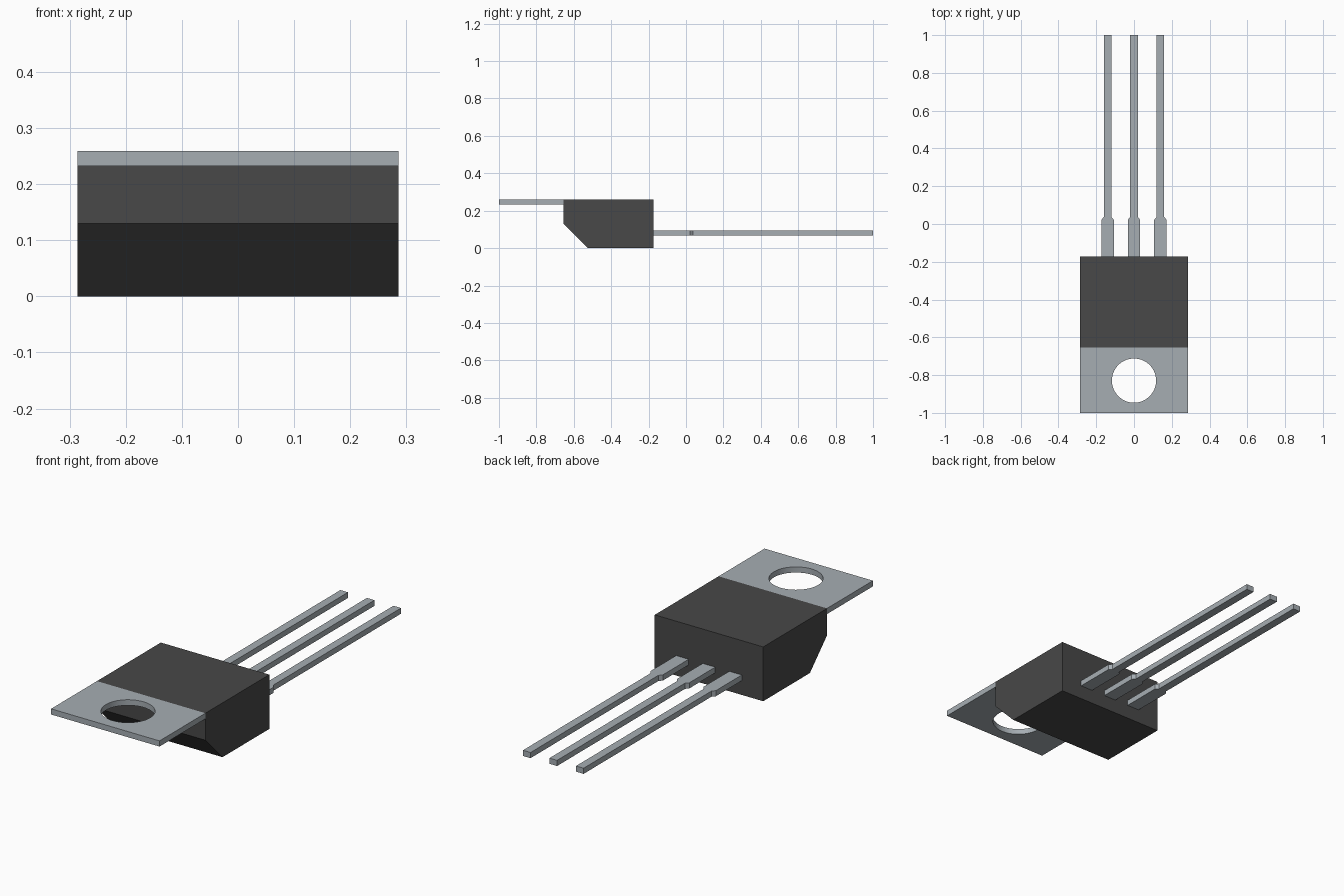
import bpy, bmesh, math
from mathutils import Vector

cube = bpy.data.objects.get("Cube")
if cube:
    bpy.data.objects.remove(cube, do_unlink=True)


def material(name, rgb):
    m = bpy.data.materials.new(name)
    m.use_nodes = True
    m.diffuse_color = (*rgb, 1)
    bsdf = m.node_tree.nodes["Principled BSDF"]
    bsdf.inputs["Base Color"].default_value = (*rgb, 1)
    bsdf.inputs["Roughness"].default_value = 0.6
    return m


def prism(name, outlines, depth, mat):
    """Extrude an outline (plus optional hole outlines) along a depth vector."""
    bm = bmesh.new()
    edges = []
    for pts in outlines:
        vs = [bm.verts.new(p) for p in pts]
        if len(outlines) == 1:
            bm.faces.new(vs)
        else:
            edges += [bm.edges.new((vs[i - 1], vs[i])) for i in range(len(vs))]
    if edges:
        bmesh.ops.triangle_fill(bm, use_beauty=True, edges=edges)
    ext = bmesh.ops.extrude_face_region(bm, geom=bm.faces[:], use_keep_orig=True)
    moved = [g for g in ext["geom"] if isinstance(g, bmesh.types.BMVert)]
    bmesh.ops.translate(bm, verts=moved, vec=Vector(depth))
    bmesh.ops.recalc_face_normals(bm, faces=bm.faces[:])
    mesh = bpy.data.meshes.new(name)
    bm.to_mesh(mesh)
    bm.free()
    mesh.materials.append(mat)
    ob = bpy.data.objects.new(name, mesh)
    bpy.context.collection.objects.link(ob)
    return ob


plastic = material("dark plastic", (0.065, 0.065, 0.065))
metal = material("grey metal", (0.38, 0.42, 0.45))

W = 0.286                  # half width
TOP, SHEET = 0.259, 0.027  # overall height, sheet metal thickness
FRONT, BACK = -0.654, -0.173

# Moulded body with a sloped lower front edge
side = [(FRONT, TOP), (FRONT, 0.13), (-0.525, 0), (BACK, 0), (BACK, TOP)]
prism("body", [[(-W, y, z) for y, z in side]], (2 * W, 0, 0), plastic)

# Mounting tab with a round screw hole
z = TOP - SHEET
plate = [(-W, -1, z), (W, -1, z), (W, FRONT, z), (-W, FRONT, z)]
hole = [(0.117 * math.cos(a), -0.829 + 0.117 * math.sin(a), z)
        for a in (math.tau * i / 64 for i in range(64))]
tab = prism("mounting_tab", [plate, hole], (0, 0, SHEET), metal)
bpy.ops.object.select_all(action="DESELECT")
tab.select_set(True)
bpy.context.view_layer.objects.active = tab
bpy.ops.object.shade_smooth_by_angle(angle=math.radians(30))

# Three leads, wide at the body and stepping down to thin pins
half = [(0.033, BACK), (0.033, 0.022), (0.02, 0.037), (0.02, 1)]
outline = half + [(-x, y) for x, y in reversed(half)]
for label, cx in (("right", -0.14), ("middle", 0), ("left", 0.14)):
    prism(label + "_lead", [[(cx + x, y, 0.068) for x, y in outline]],
          (0, 0, SHEET), metal)
